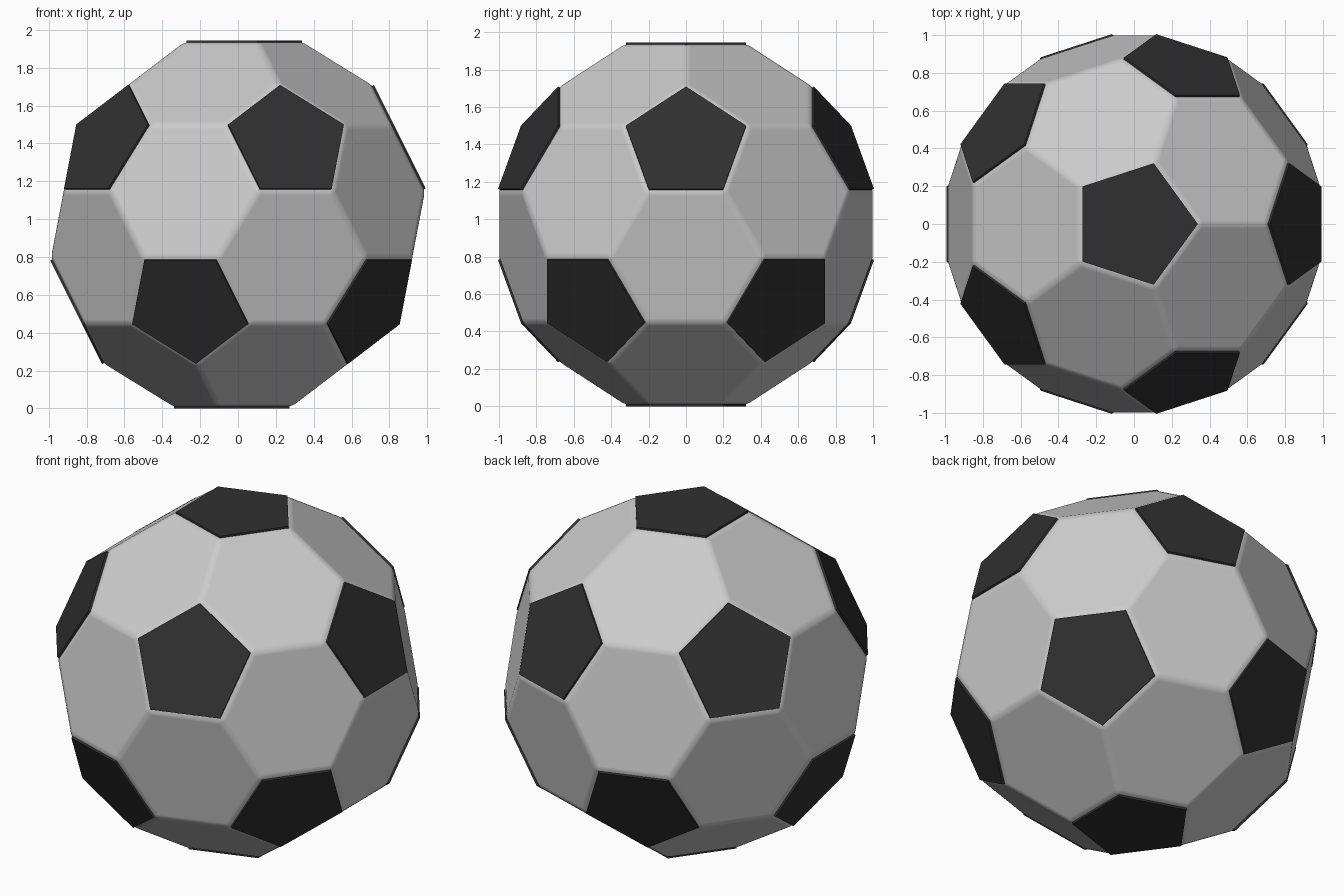
import bpy, bmesh, math
from mathutils import Vector

if "Cube" in bpy.data.objects:
    bpy.data.objects.remove(bpy.data.objects["Cube"])

C = 1.180          # radius of the parent icosahedron
HALF = 0.9725      # distance from centre to the dark panels
PANEL_R = 0.338    # corner radius of a dark panel
BEVEL = 0.025
centre = Vector((0, 0, HALF))

# Parent icosahedron: two poles and two staggered rings
pts = [Vector((0, 0, C)), Vector((0, 0, -C))]
for i in range(10):
    a = math.radians(36 * i)
    r, z = C * 2 / math.sqrt(5), C / math.sqrt(5)
    pts.append(Vector((r * math.cos(a), r * math.sin(a), z if i % 2 == 0 else -z)))


def neighbours(p):
    return [q for q in pts if 0.1 < (q - p).length < 1.2 * C]


def add_object(name, bm):
    bmesh.ops.recalc_face_normals(bm, faces=bm.faces)
    mesh = bpy.data.meshes.new(name)
    bm.to_mesh(mesh)
    bm.free()
    ob = bpy.data.objects.new(name, mesh)
    ob.location = centre
    bpy.context.collection.objects.link(ob)
    return ob


# Pale ball: icosahedron with its corners cut off at a third of each edge
bm = bmesh.new()
for p in pts:
    for q in neighbours(p):
        bm.verts.new(p.lerp(q, 1 / 3))
bmesh.ops.convex_hull(bm, input=bm.verts[:])
bmesh.ops.dissolve_limit(bm, angle_limit=math.radians(3), verts=bm.verts[:], edges=bm.edges[:])
ball = add_object("ball_shell", bm)
for poly in ball.data.polygons:
    poly.use_smooth = True
mod = ball.modifiers.new("soft_edges", 'BEVEL')
mod.width = BEVEL
mod.segments = 3
mod.limit_method = 'NONE'
mod.harden_normals = True

# Dark pentagon panels, slightly raised above the shell
dark = bpy.data.materials.new("dark_panel")
dark.diffuse_color = (0.03, 0.03, 0.03, 1)
dark.use_nodes = True
dark.node_tree.nodes["Principled BSDF"].inputs["Base Color"].default_value = dark.diffuse_color
bm = bmesh.new()
for p in pts:
    n = p.normalized()
    rings = []
    for dist in (HALF - 0.02, HALF):
        ring = []
        for q in neighbours(p):
            flat = (q - n * q.dot(n)).normalized()
            ring.append((flat, bm.verts.new(n * dist + flat * PANEL_R)))
        ref = ring[0][0]
        side = n.cross(ref)
        ring.sort(key=lambda e: math.atan2(e[0].dot(side), e[0].dot(ref)))
        rings.append([e[1] for e in ring])
    low, top = rings
    bm.faces.new(top)
    bm.faces.new(low[::-1])
    for i in range(5):
        j = (i + 1) % 5
        bm.faces.new((low[i], low[j], top[j], top[i]))
panels = add_object("pentagon_panels", bm)
panels.data.materials.append(dark)
